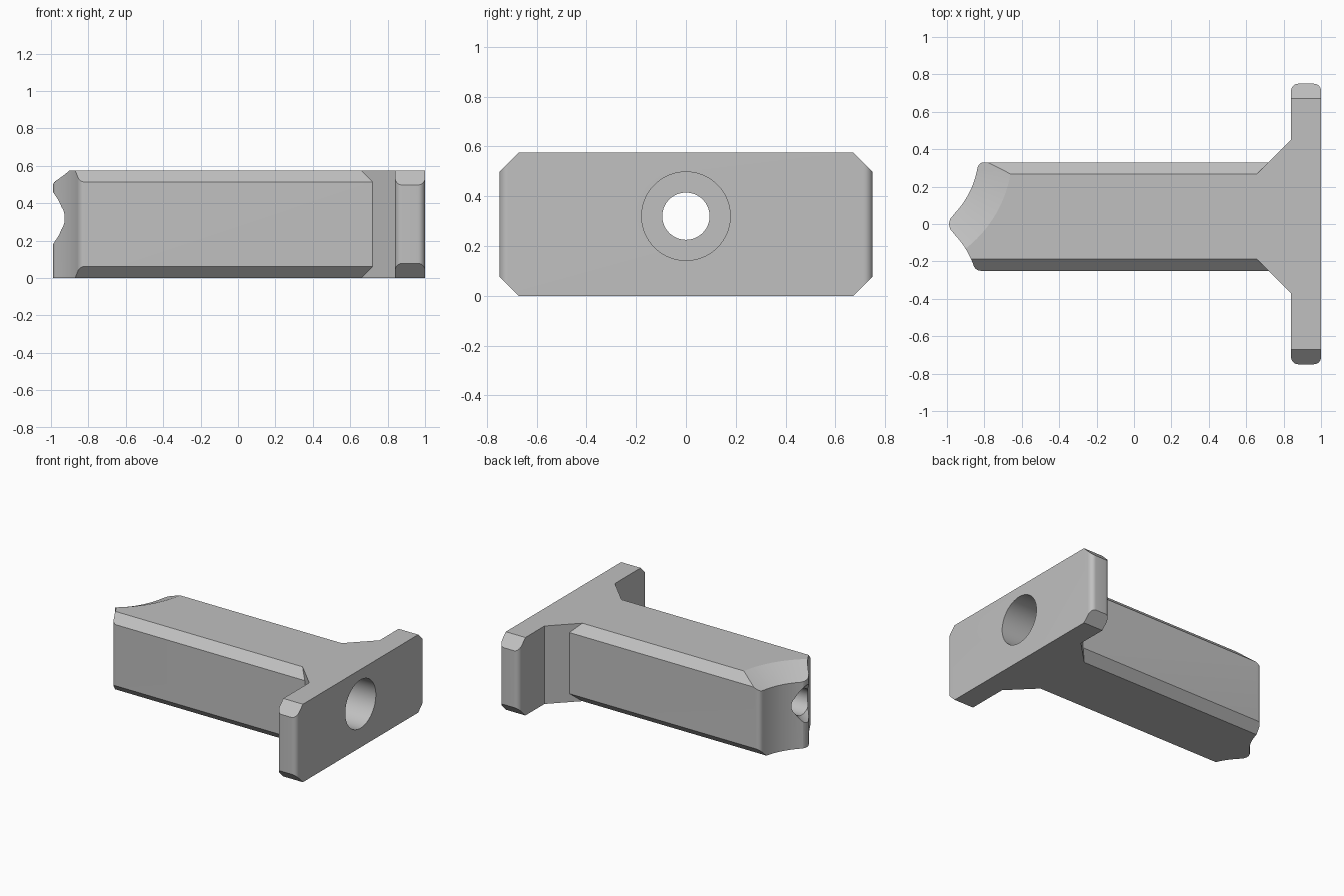
import bpy, bmesh, math
from mathutils import Vector

if "Cube" in bpy.data.objects:
    bpy.data.objects.remove(bpy.data.objects["Cube"])

HEIGHT = 0.575
HOLE_Z = 0.32

grey = bpy.data.materials.new("plain_grey")
grey.use_nodes = True
colour = (0.53, 0.53, 0.53, 1)
grey.diffuse_color = colour
grey.node_tree.nodes["Principled BSDF"].inputs["Base Color"].default_value = colour


def rounded(points, steps=8):
    """Outline of (x, y, radius) corners, with each radius turned into an arc."""
    out = []
    for i, (x, y, r) in enumerate(points):
        p = Vector((x, y))
        if r == 0:
            out.append(p)
            continue
        a = (Vector(points[i - 1][:2]) - p).normalized()
        b = (Vector(points[(i + 1) % len(points)][:2]) - p).normalized()
        half = a.angle(b) / 2
        centre = p + (a + b).normalized() * r / math.sin(half)
        start = p + a * r / math.tan(half) - centre
        end = p + b * r / math.tan(half) - centre
        turn = start.angle(end)
        for k in range(steps + 1):
            t = k / steps
            out.append(centre + (start * math.sin((1 - t) * turn)
                                 + end * math.sin(t * turn)) / math.sin(turn))
    return out


def make_object(name, bm):
    bmesh.ops.recalc_face_normals(bm, faces=bm.faces)
    mesh = bpy.data.meshes.new(name)
    bm.to_mesh(mesh)
    bm.free()
    mesh.materials.append(grey)
    ob = bpy.data.objects.new(name, mesh)
    bpy.context.collection.objects.link(ob)
    return ob


def prism(name, outline, low, high, along_x=False):
    """Extrude an outline along z (or along x, with the outline in y and z)."""
    bm = bmesh.new()
    verts = [bm.verts.new((low, u, v) if along_x else (u, v, low)) for u, v in outline]
    face = bm.faces.new(verts)
    new = bmesh.ops.extrude_face_region(bm, geom=[face])["geom"]
    shift = (high - low, 0, 0) if along_x else (0, 0, high - low)
    bmesh.ops.translate(bm, vec=shift, verts=[g for g in new if isinstance(g, bmesh.types.BMVert)])
    return make_object(name, bm)


def lathe(name, centre, profile, along_x=False, segments=96):
    """Solid of revolution from (position, radius) pairs about a z or x axis."""
    bm = bmesh.new()
    rings = []
    for pos, r in profile:
        ring = []
        for k in range(segments):
            a = math.tau * k / segments
            u, v = centre[0] + r * math.cos(a), centre[1] + r * math.sin(a)
            ring.append(bm.verts.new((pos, u, v) if along_x else (u, v, pos)))
        rings.append(ring)
    for lo, hi in zip(rings, rings[1:]):
        for k in range(segments):
            n = (k + 1) % segments
            bm.faces.new((lo[k], lo[n], hi[n], hi[k]))
    bm.faces.new(rings[0])
    bm.faces.new(rings[-1])
    return make_object(name, bm)


def combine(target, tool, operation):
    mod = target.modifiers.new(operation.lower(), "BOOLEAN")
    mod.operation, mod.object, mod.solver = operation, tool, "EXACT"
    bpy.context.view_layer.objects.active = target
    bpy.ops.object.modifier_apply(modifier=mod.name)
    bpy.data.objects.remove(tool)


def chamfered(y0, y1, c):
    """Cross-section with its four corners cut at 45 degrees."""
    return [(y0 + c, 0), (y1 - c, 0), (y1, c), (y1, HEIGHT - c),
            (y1 - c, HEIGHT), (y0 + c, HEIGHT), (y0, HEIGHT - c), (y0, c)]


# Shaft with a pointed end made of two hollow arcs
AX, AY, AR = -1.30, 0.38, 0.47


def hollow_arc(side, start, end, n=12):
    angles = [math.radians(start + (end - start) * k / n) for k in range(n + 1)]
    return [(AX + AR * math.cos(a), side * (AY + AR * math.sin(a)), 0) for a in angles]


shaft_outline = ([(0.9, 0.33, 0), (-0.83, 0.33, 0.035)]
                 + hollow_arc(1, -11, -47)
                 + [(-1.025, 0, 0.06)]
                 + hollow_arc(-1, -47, -19)
                 + [(-0.842, -0.25, 0.04), (0.9, -0.25, 0)])
body = prism("grip_body", rounded(shaft_outline), 0, HEIGHT)
combine(body, prism("shaft_section", chamfered(-0.25, 0.33, 0.062), -1.2, 1.2, True), "INTERSECT")

# Conical relief over the hollow at the tip
combine(body, lathe("tip_relief", (AX, AY), [(0.40, 0.28), (0.67, 0.85)]), "DIFFERENCE")

# Flared gusset between shaft and flange
gusset = [(0.6, 0.21), (0.84, 0.45), (0.92, 0.45), (0.92, -0.37), (0.84, -0.37), (0.6, -0.13)]
combine(body, prism("gusset", gusset, 0, HEIGHT), "UNION")

# End flange with rounded sides and cut corners
flange_outline = [(x, y, 0.038) for x, y in ((0.84, -0.75), (1, -0.75), (1, 0.75), (0.84, 0.75))]
flange = prism("flange", rounded(flange_outline), 0, HEIGHT)
combine(flange, prism("flange_section", chamfered(-0.75, 0.75, 0.078), 0.5, 1.5, True), "INTERSECT")
combine(body, flange, "UNION")

# Stepped bolt hole with a countersunk mouth at the tip
bore = [(-1.1, 0.25), (-0.945, 0.095), (-0.6, 0.095), (-0.6, 0.178), (1.1, 0.178)]
combine(body, lathe("bolt_hole", (0, HOLE_Z), bore, True, 64), "DIFFERENCE")

bpy.ops.object.select_all(action="DESELECT")
body.select_set(True)
bpy.context.view_layer.objects.active = body
bpy.ops.object.shade_smooth_by_angle(angle=math.radians(25))
